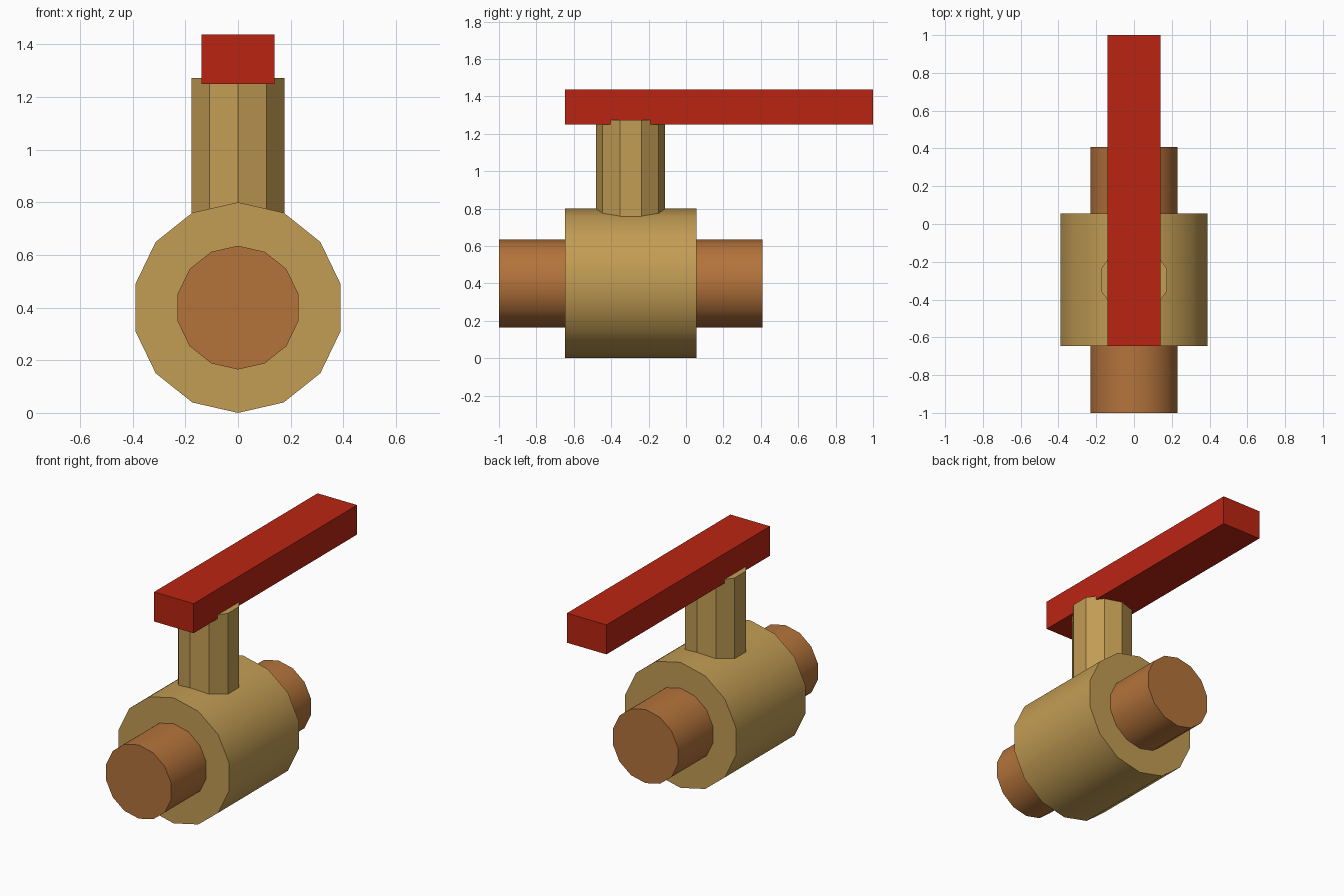
import bpy
from math import pi

cube = bpy.data.objects.get("Cube")
if cube:
    bpy.data.objects.remove(cube, do_unlink=True)


def material(name, rgb):
    mat = bpy.data.materials.new(name)
    mat.use_nodes = True
    color = (*rgb, 1)
    mat.diffuse_color = color
    mat.node_tree.nodes["Principled BSDF"].inputs["Base Color"].default_value = color
    return mat


def finish(name, mat):
    obj = bpy.context.object
    obj.name = obj.data.name = name
    obj.data.materials.append(mat)
    return obj


def cylinder(name, mat, sides, radius, length, center, along_y=False):
    bpy.ops.mesh.primitive_cylinder_add(
        vertices=sides, radius=radius, depth=length, location=center,
        rotation=(pi / 2 if along_y else 0, 0, 0))
    obj = finish(name, mat)
    # Smooth the rounder tubes, keep the ten-sided stem faceted
    bpy.ops.object.shade_smooth_by_angle(angle=pi / 6)
    return obj


brass = material("brass", (0.54, 0.335, 0.088))
copper = material("copper", (0.455, 0.173, 0.044))
red = material("handle red", (0.49, 0.018, 0.006))

AXIS_Y, AXIS_Z = -0.296, 0.4

# Pipe running through the valve body
cylinder("pipe", copper, 14, 0.235, 1.408, (0, AXIS_Y, AXIS_Z), along_y=True)
cylinder("valve_body", brass, 14, 0.4, 0.702, (0, AXIS_Y, AXIS_Z), along_y=True)

# Upright stem, sunk into the body and the handle
stem_bottom, stem_top = 0.6, 1.273
cylinder("stem", brass, 10, 0.185, stem_top - stem_bottom,
         (0, AXIS_Y, (stem_bottom + stem_top) / 2))

# Lever handle
bpy.ops.mesh.primitive_cube_add(size=1, location=(0, 0.177, 1.343))
handle = finish("lever_handle", red)
handle.scale = (0.279, 1.646, 0.188)
bpy.ops.object.transform_apply(location=False, rotation=False, scale=True)
